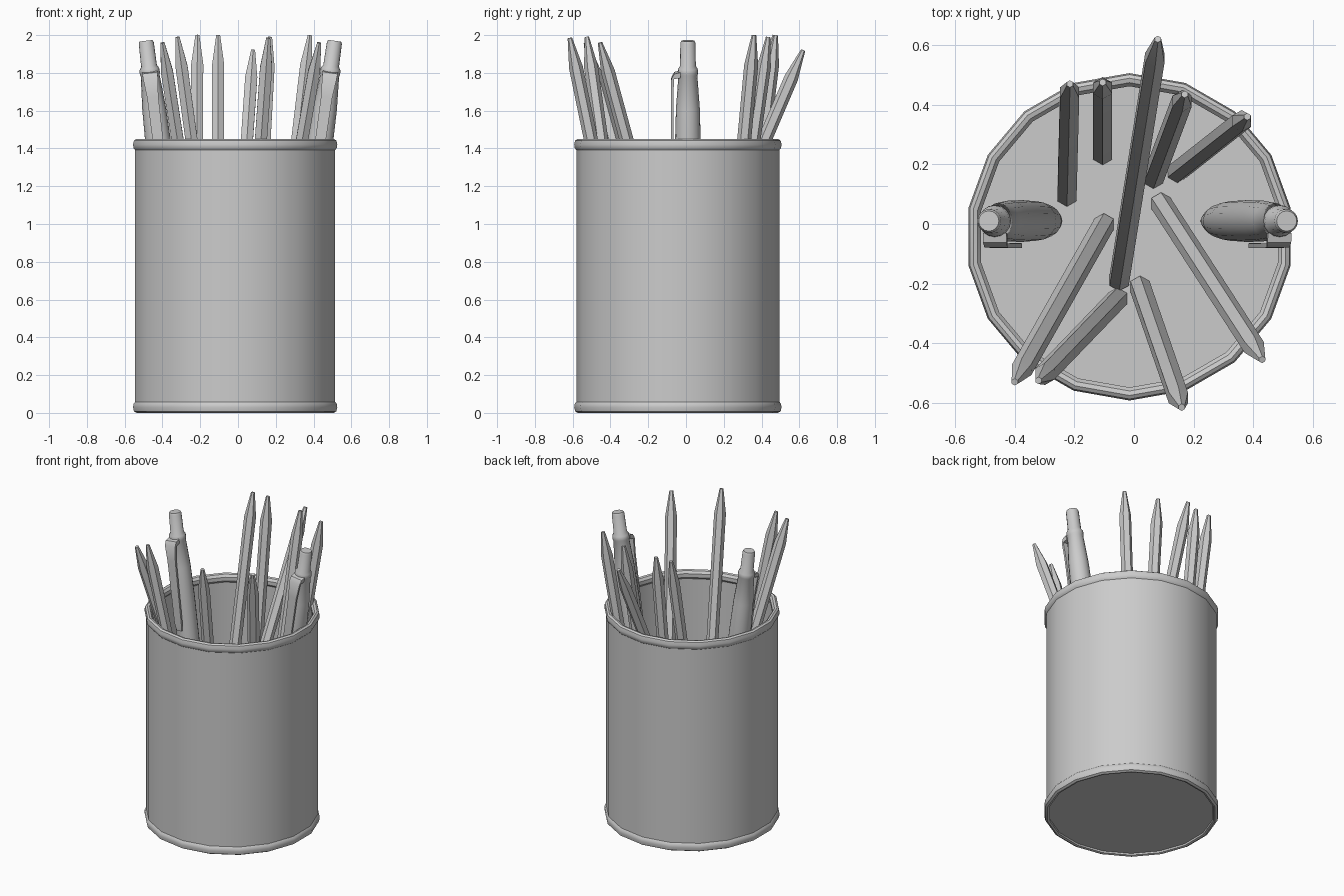
import bpy, bmesh, math
from mathutils import Vector, Matrix

if "Cube" in bpy.data.objects:
    bpy.data.objects.remove(bpy.data.objects["Cube"])


def finish(name, bm, matrix=None):
    bmesh.ops.recalc_face_normals(bm, faces=bm.faces)
    me = bpy.data.meshes.new(name)
    bm.to_mesh(me)
    bm.free()
    ob = bpy.data.objects.new(name, me)
    bpy.context.collection.objects.link(ob)
    if matrix:
        ob.matrix_world = matrix
    bpy.ops.object.select_all(action='DESELECT')
    bpy.context.view_layer.objects.active = ob
    ob.select_set(True)
    bpy.ops.object.shade_smooth_by_angle(angle=math.radians(35))
    return ob


def lathe(bm, profile, sides, start=0.0):
    """Revolve (radius, z) points around z and cap both ends."""
    rings = []
    for r, z in profile:
        rings.append([bm.verts.new((r * math.cos(start + 2 * math.pi * i / sides),
                                    r * math.sin(start + 2 * math.pi * i / sides), z))
                      for i in range(sides)])
    for a, b in zip(rings, rings[1:]):
        for i in range(sides):
            j = (i + 1) % sides
            bm.faces.new((a[i], a[j], b[j], b[i]))
    bm.faces.new(rings[0])
    bm.faces.new(rings[-1])


def axis_matrix(tail, tip):
    d = tip - tail
    return Matrix.Translation(tail) @ Vector((0, 0, 1)).rotation_difference(d).to_matrix().to_4x4()


# cup: 18-sided can with rolled rims, recessed base and open inside
bm = bmesh.new()
lathe(bm, [(0.515, 0.015), (0.517, 0.004), (0.53, 0.0), (0.544, 0.008), (0.549, 0.03),
           (0.546, 0.048), (0.538, 0.058), (0.538, 1.392), (0.546, 1.402), (0.549, 1.42),
           (0.544, 1.442), (0.532, 1.45), (0.517, 1.446), (0.505, 1.43), (0.505, 1.405),
           (0.515, 1.392), (0.515, 0.03)], 18, math.pi / 2)
finish("cup", bm, Matrix.Translation((-0.015, -0.043, 0)))

# pencils: tip position, then tail x, y on the cup floor
pencils = [
    ((0.08, 0.62, 1.92), (-0.05, -0.19)),
    ((-0.215, 0.47, 2.0), (-0.225, 0.095)),
    ((-0.105, 0.475, 2.0), (-0.105, 0.235)),
    ((0.17, 0.435, 1.99), (0.065, 0.155)),
    ((0.38, 0.36, 2.0), (0.145, 0.175)),
    ((0.43, -0.455, 1.96), (0.09, 0.07)),
    ((0.16, -0.615, 1.985), (0.02, -0.21)),
    ((-0.32, -0.525, 1.99), (-0.055, -0.25)),
    ((-0.40, -0.53, 1.96), (-0.10, 0.0)),
]
for n, (tip, tail) in enumerate(pencils):
    tip, tail = Vector(tip), Vector((*tail, 0.03))
    L = (tip - tail).length
    bm = bmesh.new()
    lathe(bm, [(0.037, 0), (0.037, L - 0.16), (0.012, L)], 6, math.pi / 6)
    finish(f"pencil_{n + 1}", bm, axis_matrix(tail, tip))

# click pens: tapered barrel, collar and button, with a bent clip at the front
for side, tip, tail in (("left", (-0.487, 0.01, 1.97), (-0.255, 0.01, 0.03)),
                        ("right", (0.512, 0.01, 1.97), (0.235, 0.01, 0.03))):
    tip, tail = Vector(tip), Vector(tail)
    L = (tip - tail).length
    m = axis_matrix(tail, tip)
    bm = bmesh.new()
    lathe(bm, [(0.012, 0), (0.018, 0.06), (0.034, 0.16), (0.055, 0.36), (0.066, 0.6),
               (0.07, 1.0), (0.069, 1.38), (0.063, L - 0.36), (0.05, L - 0.185),
               (0.054, L - 0.175), (0.052, L - 0.15), (0.042, L - 0.135),
               (0.04, L - 0.012), (0.034, L)], 16)
    finish(f"pen_{side}", bm, m)

    # clip cross-section swept across its width: (y outer, y inner, z, half width)
    bm = bmesh.new()
    rows = []
    for yo, yi, z, w in ((-0.04, -0.04, L - 0.165, 0.04), (-0.072, -0.04, L - 0.172, 0.04),
                         (-0.088, -0.074, L - 0.2, 0.039), (-0.09, -0.076, L - 0.3, 0.03),
                         (-0.09, -0.076, L - 0.72, 0.026), (-0.086, -0.074, L - 0.77, 0.018)):
        zi = z - 0.022 if z > L - 0.19 else z
        rows.append([bm.verts.new(p) for p in
                     ((-w, yo, z), (w, yo, z), (w, yi, zi), (-w, yi, zi))])
    for a, b in zip(rows, rows[1:]):
        for i in range(4):
            j = (i + 1) % 4
            bm.faces.new((a[i], a[j], b[j], b[i]))
    bm.faces.new(rows[0])
    bm.faces.new(rows[-1])
    finish(f"pen_clip_{side}", bm, m)
